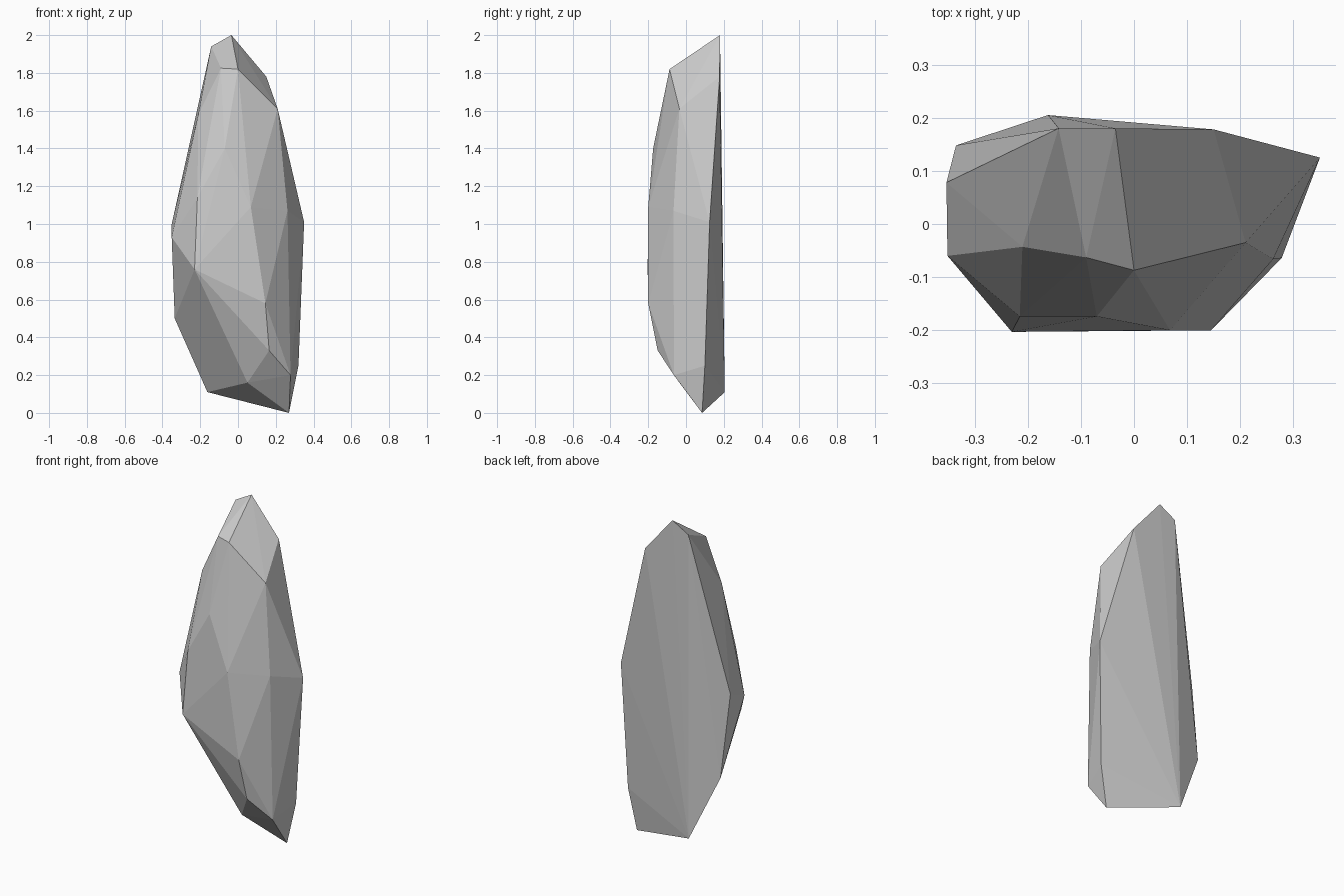
import bpy
import bmesh

# Corner points of the chiselled standing stone, grouped by height
crown = [(-0.035, 0.18, 2.0), (-0.142, 0.18, 1.94), (0.15, 0.178, 1.78),
         (0, -0.087, 1.82), (-0.09, -0.063, 1.825)]
shoulder = [(0.21, -0.035, 1.61), (-0.21, -0.043, 1.58), (-0.07, -0.174, 1.4)]
waist = [(0.35, 0.125, 1.01), (0.262, -0.066, 1.07), (0.068, -0.2, 1.09),
         (-0.215, -0.174, 1.14), (-0.353, 0.078, 0.99), (-0.351, -0.06, 0.93),
         (-0.23, -0.203, 0.76)]
foot = [(0.145, -0.2, 0.58), (0.165, -0.15, 0.33), (0.278, -0.064, 0.2),
        (0.32, 0.1, 0.25), (-0.335, 0.148, 0.5), (-0.162, 0.205, 0.11),
        (0.05, -0.035, 0.16), (0.27, 0.085, 0.0)]

# Flat-faced stone: wrap the corners in a convex shell
bm = bmesh.new()
for co in crown + shoulder + waist + foot:
    bm.verts.new(co)
hull = bmesh.ops.convex_hull(bm, input=bm.verts)
inner = {v for v in hull["geom_interior"] + hull["geom_unused"]
         if isinstance(v, bmesh.types.BMVert)}
bmesh.ops.delete(bm, geom=list(inner), context='VERTS')
bmesh.ops.recalc_face_normals(bm, faces=bm.faces)

mesh = bpy.data.meshes.new("standing_rock")
bm.to_mesh(mesh)
bm.free()
rock = bpy.data.objects.new("standing_rock", mesh)
bpy.context.collection.objects.link(rock)
